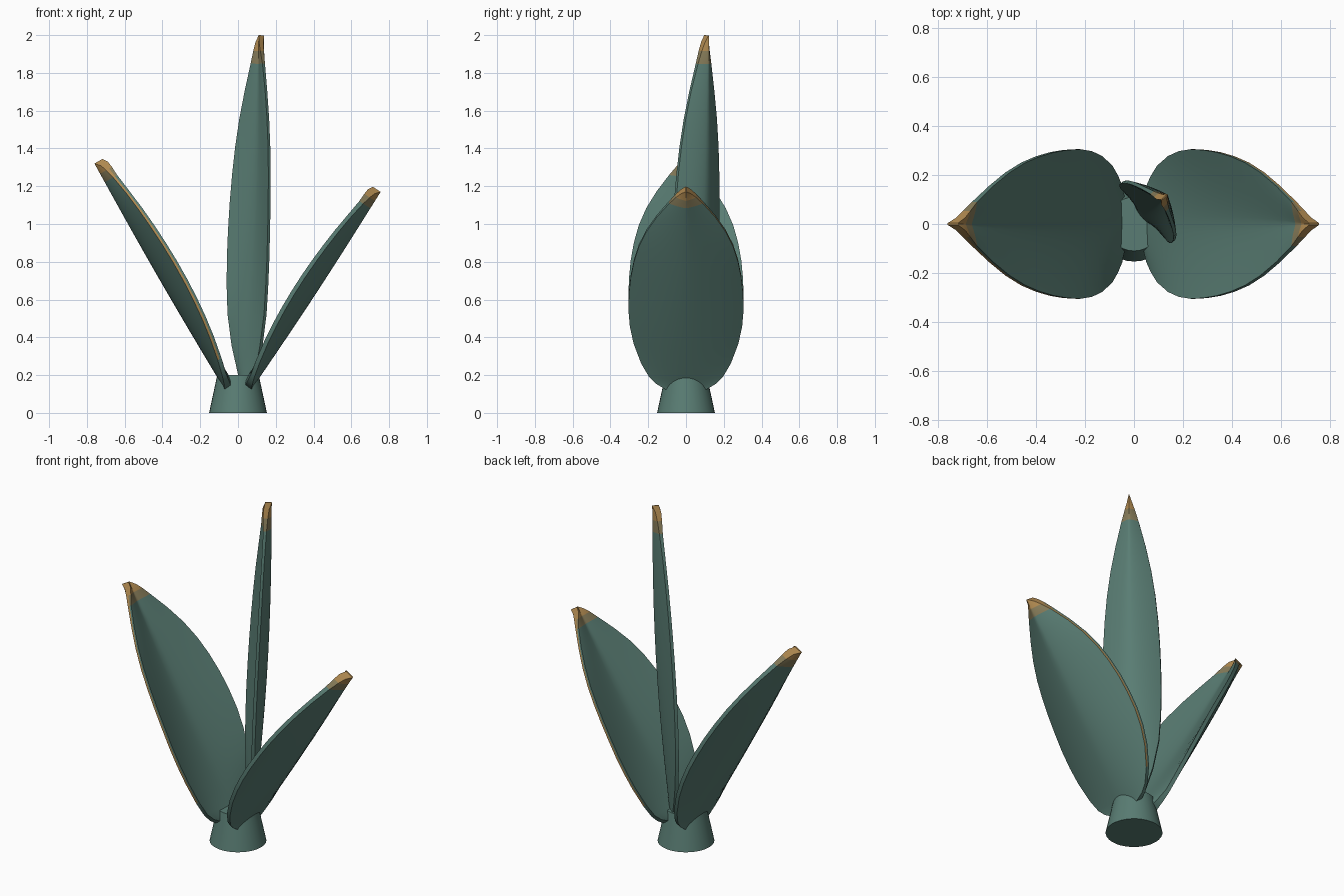
import bpy, bmesh, math
from mathutils import Vector

cube = bpy.data.objects.get("Cube")
if cube:
    bpy.data.objects.remove(cube)


def material(name, rgb):
    m = bpy.data.materials.new(name)
    m.use_nodes = True
    m.diffuse_color = (*rgb, 1)
    m.node_tree.nodes["Principled BSDF"].inputs["Base Color"].default_value = (*rgb, 1)
    return m


GREEN = material("leaf_green", (0.1, 0.204, 0.172))
BLEND = material("dry_olive", (0.24, 0.2, 0.1))
TAN = material("dry_tan", (0.43, 0.25, 0.08))

# Leaf outline: position along the leaf, relative half width
OUTLINE = [(0, .36), (.02, .51), (.05, .64), (.11, .78), (.2, .91), (.28, .975),
           (.36, 1), (.44, .99), (.52, .96), (.6, .905), (.68, .82), (.76, .69),
           (.84, .51), (.918, .295), (.955, .175), (.98, .085), (1, .012)]
ACROSS = 20


def finish(name, bm, mats):
    bmesh.ops.recalc_face_normals(bm, faces=bm.faces)
    mesh = bpy.data.meshes.new(name)
    bm.to_mesh(mesh)
    bm.free()
    for m in mats:
        mesh.materials.append(m)
    ob = bpy.data.objects.new(name, mesh)
    bpy.context.collection.objects.link(ob)
    bpy.ops.object.select_all(action="DESELECT")
    bpy.context.view_layer.objects.active = ob
    ob.select_set(True)
    bpy.ops.object.shade_smooth_by_angle(angle=math.radians(40))


def leaf(name, azimuth, base, tip, half_width, cup, bow, thick, pinch=0, dry_rim=True):
    """Cupped leaf, thick along the midrib and thin at the margins.
    base and tip are (radius, height) of the outer midrib."""
    a = math.radians(azimuth)
    radial, up = Vector((math.cos(a), math.sin(a), 0)), Vector((0, 0, 1))
    side = up.cross(radial)
    start = radial * base[0] + up * base[1]
    axis = radial * tip[0] + up * tip[1] - start
    inward = axis.cross(side).normalized()
    if inward.dot(radial) > 0:
        inward = -inward
    bm = bmesh.new()
    rings = []
    for u, w in OUTLINE:
        arch = max(math.sin(math.pi * u), 0)
        centre = start + axis * u - inward * bow * arch
        # The section sharpens from a round cup to a fold towards the tip
        power = 2 - 0.8 * u
        width = w * half_width * (1 - pinch * max(0, 1 - u / .15))
        t = thick[0] + (thick[1] - thick[0]) * u

        def point(s, lift):
            local = t * (1 - .6 * s * s * min(1, (1.5 + 1.5 * u) * w))
            rise = cup * arch ** (.75 - .22 * u) * abs(s) ** power + lift * local
            return bm.verts.new(centre + side * s * width + inward * rise)

        span = [2 * i / ACROSS - 1 for i in range(ACROSS + 1)]
        ring = [point(s, 0) for s in span] + [point(1, .5)]
        ring += [point(s, 1) for s in reversed(span)]
        rings.append(ring)
    n = len(rings[0])
    for k in range(len(rings) - 1):
        u = OUTLINE[k][0]
        for i in range(n):
            j = (i + 1) % n
            f = bm.faces.new((rings[k][i], rings[k][j], rings[k + 1][j], rings[k + 1][i]))
            # Dry tip, and a thin dry line along one margin
            f.material_index = 2 if u > .95 else 1 if u > .91 else 0
            if dry_rim and i == ACROSS and u > .1:
                f.material_index = 2
    bm.faces.new(rings[0])
    bm.faces.new(rings[-1]).material_index = 2
    finish(name, bm, (GREEN, BLEND, TAN))


# Stem
bm = bmesh.new()
bmesh.ops.create_cone(bm, cap_ends=True, segments=32, radius1=.153, radius2=.11, depth=.2)
bmesh.ops.translate(bm, verts=bm.verts, vec=(0, 0, .1))
finish("stem_base", bm, (GREEN,))

# Leaves
leaf("right_leaf", 180, (.072, .125), (.76, 1.32), .305, .108, .008, (.058, .05))
leaf("left_leaf", 0, (.072, .125), (.755, 1.17), .305, .095, .008, (.058, .05))
leaf("tall_leaf", 41.5, (.085, .15), (.183, 1.998), .16, .07, .028, (.048, .036),
     pinch=.35, dry_rim=False)
